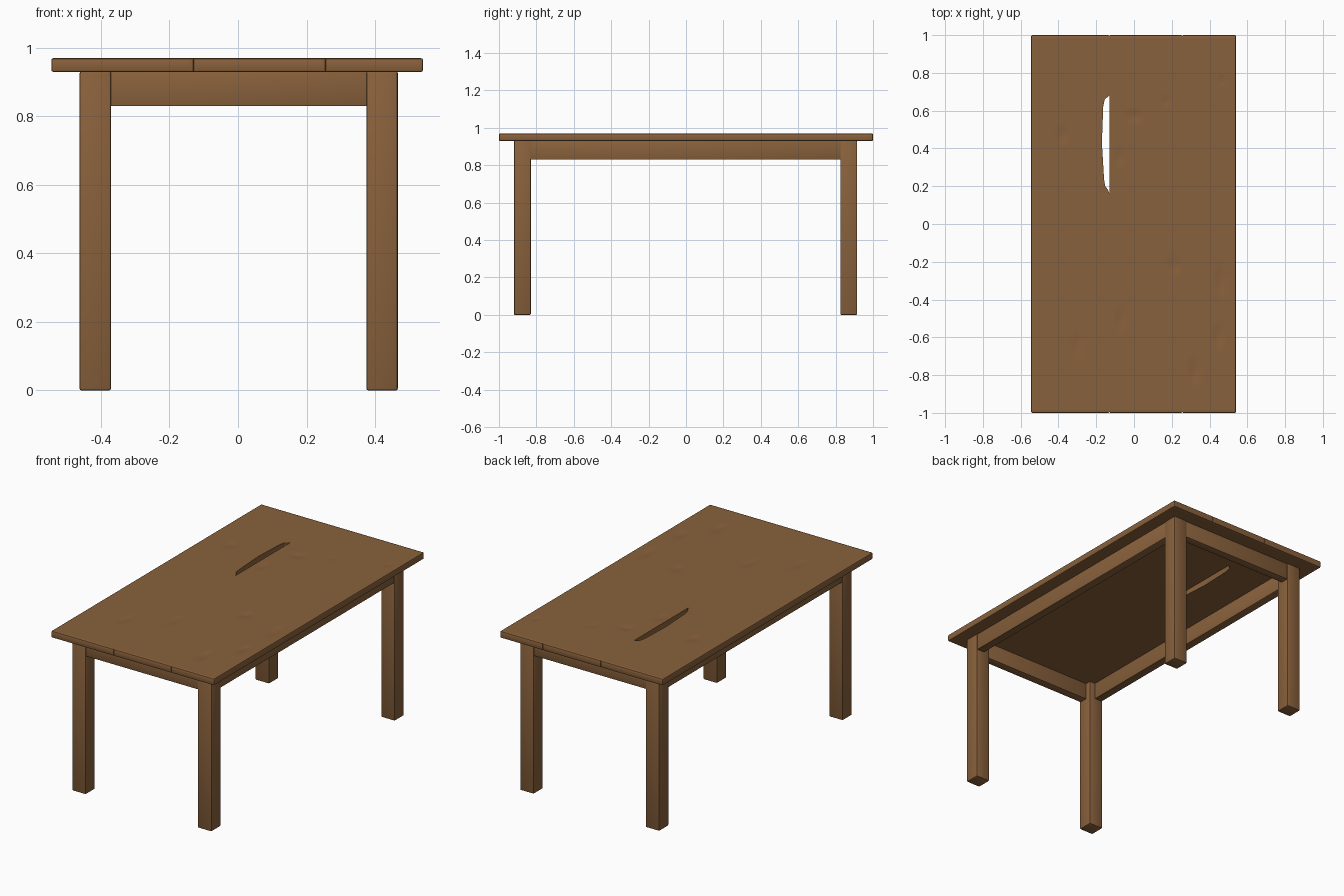
import bpy, bmesh, math

if "Cube" in bpy.data.objects:
    bpy.data.objects.remove(bpy.data.objects["Cube"])

wood = bpy.data.materials.new("warm brown wood")
wood.diffuse_color = (0.25, 0.12, 0.045, 1)
wood.use_nodes = True
wood.node_tree.nodes["Principled BSDF"].inputs["Base Color"].default_value = wood.diffuse_color


def finish(name, bm):
    mesh = bpy.data.meshes.new(name)
    bmesh.ops.recalc_face_normals(bm, faces=bm.faces)
    bm.to_mesh(mesh)
    bm.free()
    mesh.materials.append(wood)
    ob = bpy.data.objects.new(name, mesh)
    bpy.context.collection.objects.link(ob)
    bpy.ops.object.select_all(action='DESELECT')
    bpy.context.view_layer.objects.active = ob
    ob.select_set(True)
    bpy.ops.object.shade_smooth_by_angle(angle=math.radians(40))
    return ob


def beam(name, lo, hi, bevel):
    bm = bmesh.new()
    bmesh.ops.create_cube(bm, size=1)
    for v in bm.verts:
        v.co = [(a + b) / 2 + c * (b - a) for a, b, c in zip(lo, hi, v.co)]
    bmesh.ops.bevel(bm, geom=bm.edges[:], offset=bevel, segments=2,
                    profile=0.5, affect='EDGES')
    return finish(name, bm)


# Worn hollows in the top: x, y, half width, half length
DENTS = [(-.38, .47, .04, .06), (.21, -.22, .04, .06), (.46, -.3, .04, .11),
         (.45, -.59, .04, .08), (.32, -.78, .04, .09), (-.3, -.64, .03, .09),
         (-.07, -.5, .03, .09), (0, .57, .06, .04), (-.08, .35, .03, .06),
         (.17, .65, .03, .02), (.47, .76, .025, .02)]
# Broken-out slot along the edge of one board: y, depth
SLOT = [(.17, 0), (.2, .022), (.23, .028), (.43, .04), (.62, .033), (.66, .025), (.68, 0)]


def slot_depth(y):
    for (a, da), (b, db) in zip(SLOT, SLOT[1:]):
        if a <= y <= b:
            return da + (db - da) * (y - a) / (b - a)
    return 0


def top_height(x, y):
    z = 0.97
    for cx, cy, w, l in DENTS:
        r = ((x - cx) / w) ** 2 + ((y - cy) / l) ** 2
        if r < 1:
            z -= 0.005 * (1 - r) ** 2
    return z


LEFT, RIGHT = -0.545, 0.54


def board(name, x0, x1, slotted=False):
    bm = bmesh.new()
    bmesh.ops.create_grid(bm, x_segments=24, y_segments=100, size=1)
    for v in bm.verts:
        end = x1 - (slot_depth(v.co.y) if slotted else 0)
        v.co.x = x0 + (end - x0) * (v.co.x + 1) / 2
        v.co.z = top_height(v.co.x, v.co.y)
    ret = bmesh.ops.extrude_face_region(bm, geom=bm.faces[:])
    for v in ret["geom"]:
        if isinstance(v, bmesh.types.BMVert):
            v.co.z = 0.93
    bmesh.ops.recalc_face_normals(bm, faces=bm.faces)

    # round only the outer rim, so the seams stay tight
    def on_rim(e):
        a, b = (v.co for v in e.verts)
        return (any(abs(a.x - s) < 1e-4 and abs(b.x - s) < 1e-4 for s in (LEFT, RIGHT))
                or any(abs(a.y - s) < 1e-4 and abs(b.y - s) < 1e-4 for s in (-1, 1)))
    rim = [e for e in bm.edges if on_rim(e) and e.calc_face_angle(0) > 1]
    bmesh.ops.bevel(bm, geom=rim, offset=0.006, segments=2, profile=0.5,
                    affect='EDGES')
    return finish(name, bm)


# Table top from three boards
board("left_board", LEFT, -0.13, slotted=True)
board("middle_board", -0.13, 0.255)
board("right_board", 0.255, RIGHT)

# Legs
for sx, side in ((-1, "left"), (1, "right")):
    for sy, end in ((-1, "front"), (1, "back")):
        cx, cy = sx * 0.4185 + 0.002, sy * 0.8725 - 0.0025
        beam(f"{end}_{side}_leg", (cx - .046, cy - .045, 0),
             (cx + .046, cy + .045, 0.932), 0.006)

# Aprons between the legs, set almost flush with the outer leg faces
beam("front_apron", (-.38, -.915, .83), (.385, -.865, .931), 0.003)
beam("back_apron", (-.38, .86, .83), (.385, .91, .931), 0.003)
beam("left_apron", (-.458, -.84, .83), (-.408, .835, .931), 0.003)
beam("right_apron", (.412, -.84, .83), (.462, .835, .931), 0.003)
